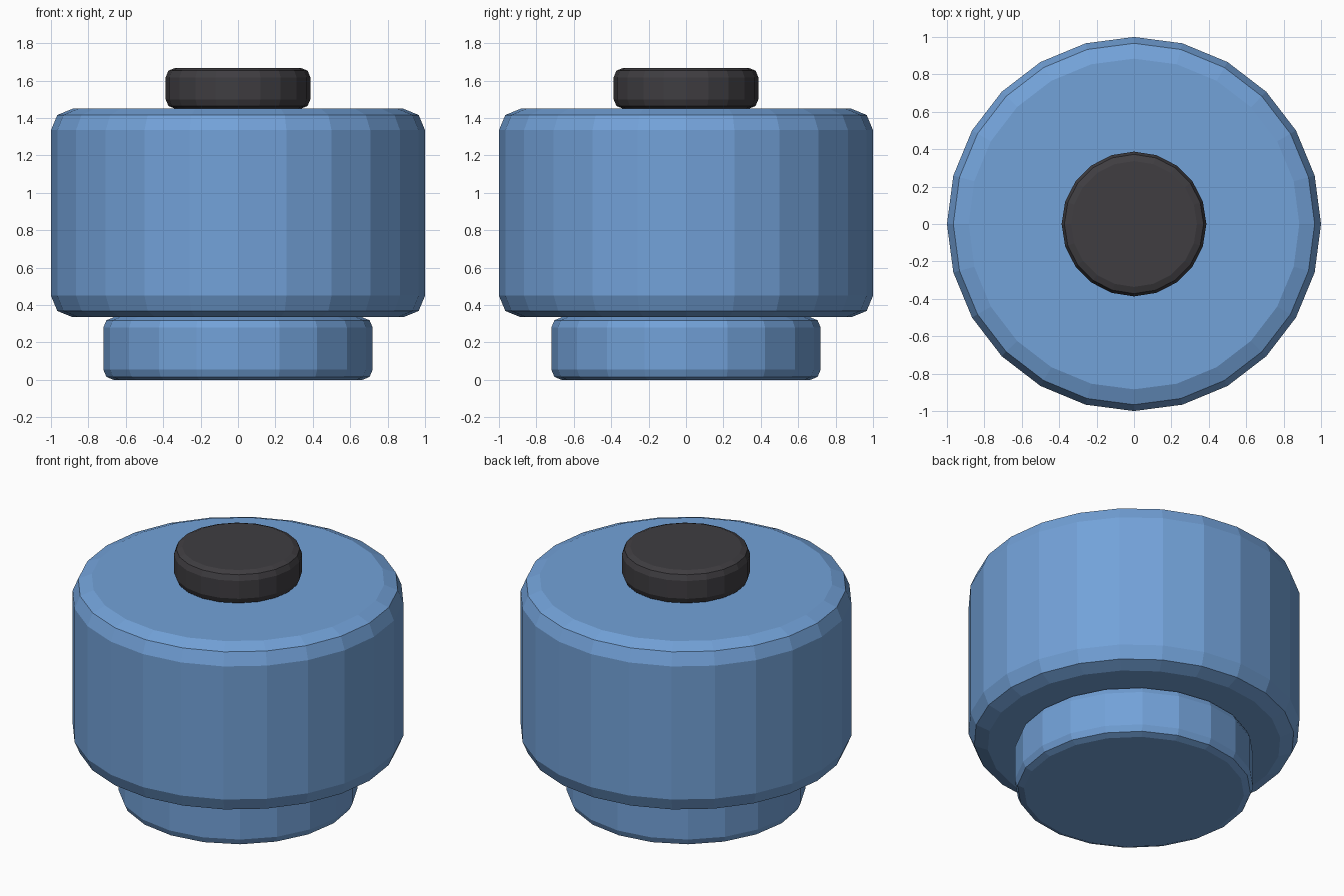
import bpy
from math import radians

if "Cube" in bpy.data.objects:
    bpy.data.objects.remove(bpy.data.objects["Cube"])


def material(name, rgb):
    mat = bpy.data.materials.new(name)
    mat.diffuse_color = (*rgb, 1.0)
    mat.use_nodes = True
    mat.node_tree.nodes["Principled BSDF"].inputs["Base Color"].default_value = mat.diffuse_color
    return mat


blue = material("blue", (0.17, 0.36, 0.69))
dark = material("dark", (0.05, 0.047, 0.053))


def rounded_drum(name, sides, radius, bottom, top, bevel, mat):
    """Flat-shaded cylinder with a two-step rounded rim at both ends."""
    bpy.ops.mesh.primitive_cylinder_add(
        vertices=sides, radius=radius, depth=top - bottom,
        location=(0, 0, (bottom + top) / 2))
    obj = bpy.context.object
    obj.name = name
    obj.data.materials.append(mat)
    mod = obj.modifiers.new("rim", 'BEVEL')
    mod.width = bevel
    mod.segments = 2
    mod.limit_method = 'ANGLE'
    mod.angle_limit = radians(40)
    return obj


# Narrow foot, wide body, and the dark button on top
rounded_drum("base", 20, 0.72, 0.0, 0.335, 0.055, blue)
rounded_drum("body", 24, 1.0, 0.335, 1.45, 0.115, blue)
rounded_drum("top_button", 20, 0.387, 1.45, 1.668, 0.05, dark)
